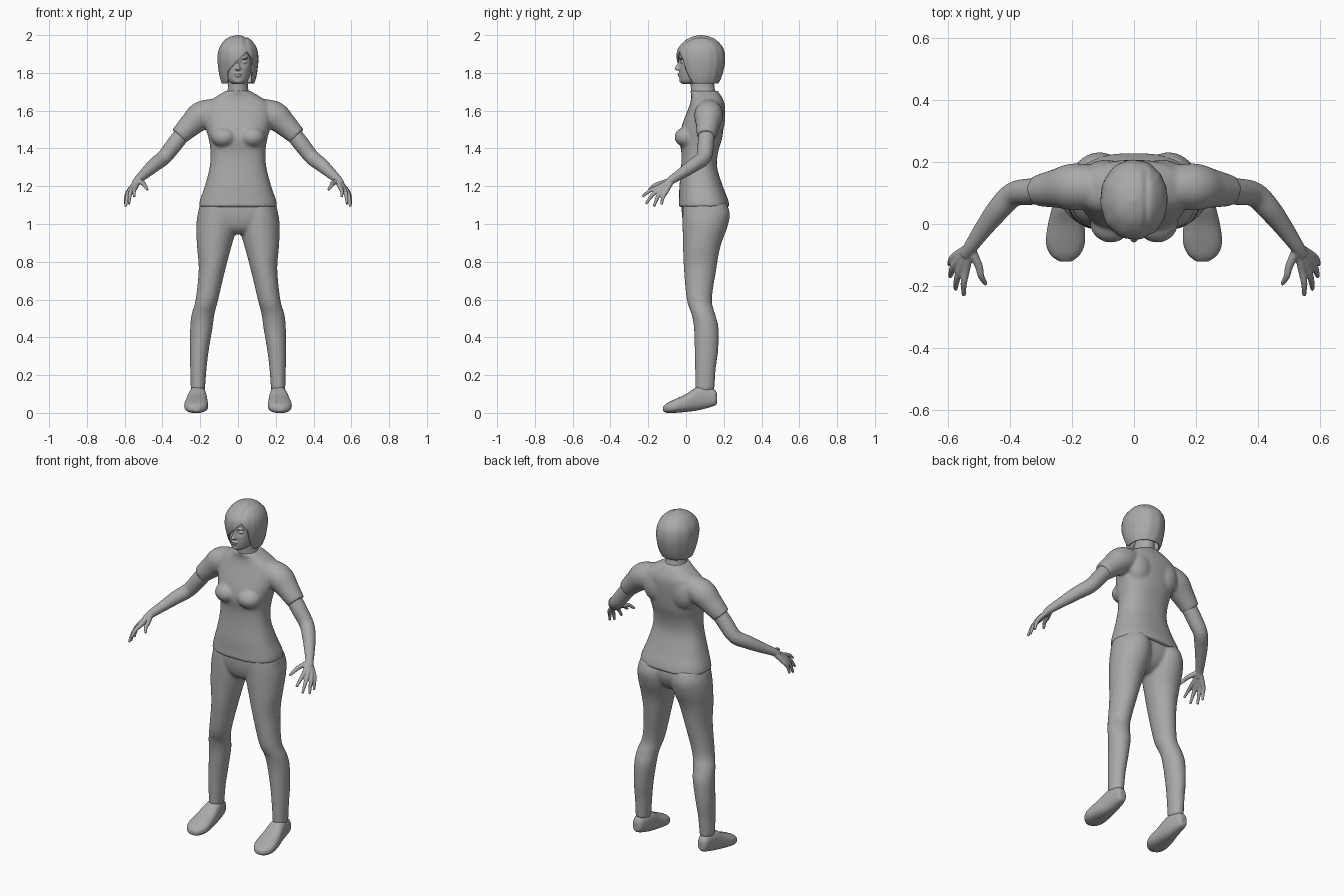
import bpy, bmesh, math
from mathutils import Vector

if "Cube" in bpy.data.objects:
    bpy.data.objects.remove(bpy.data.objects["Cube"])

grey = bpy.data.materials.new("plain grey")
grey.use_nodes = True
grey.diffuse_color = (0.4, 0.4, 0.4, 1)
grey.node_tree.nodes["Principled BSDF"].inputs["Base Color"].default_value = (0.4, 0.4, 0.4, 1)


def smooth_rows(rows, steps=5):
    """Catmull-Rom interpolation of rows of numbers."""
    out = []
    for i in range(len(rows) - 1):
        a, b, c, d = rows[max(i - 1, 0)], rows[i], rows[i + 1], rows[min(i + 2, len(rows) - 1)]
        for k in range(steps):
            t = k / steps
            out.append([q + 0.5 * t * (r - p + t * (2 * p - 5 * q + 4 * r - s + t * (3 * (q - r) + s - p)))
                        for p, q, r, s in zip(a, b, c, d)])
    return out + [list(rows[-1])]


def skin(bm, rings):
    """Bridge closed rings of points and cap both ends."""
    loops = [[bm.verts.new(p) for p in ring] for ring in rings]
    n = len(loops[0])
    for a, b in zip(loops, loops[1:]):
        for i in range(n):
            j = (i + 1) % n
            bm.faces.new((a[i], a[j], b[j], b[i]))
    bm.faces.new(loops[0][::-1])
    bm.faces.new(loops[-1])


def slab(bm, rows, power=2.0, n=40, along_y=False):
    """Rounded sections: level, x range, then y range (or z range along y)."""
    rings = []
    for level, x0, x1, d0, d1 in smooth_rows(rows):
        ring = []
        for i in range(n):
            a = 2 * math.pi * i / n
            c, s = math.cos(a), math.sin(a)
            x = (x0 + x1) / 2 + (x1 - x0) / 2 * math.copysign(abs(c) ** (2 / power), c)
            d = (d0 + d1) / 2 + (d1 - d0) / 2 * math.copysign(abs(s) ** (2 / power), s)
            ring.append((x, level, d) if along_y else (x, d, level))
        rings.append(ring)
    skin(bm, rings)


def tube(bm, rows, n=20):
    """Round tube through x, y, z, radius."""
    pts = smooth_rows(rows)
    rings = []
    for i, p in enumerate(pts):
        t = Vector(pts[min(i + 1, len(pts) - 1)][:3]) - Vector(pts[max(i - 1, 0)][:3])
        u = t.cross((0, 0, 1)).normalized()
        v = t.cross(u).normalized()
        rings.append([Vector(p[:3]) + p[3] * (u * math.cos(2 * math.pi * k / n) + v * math.sin(2 * math.pi * k / n))
                      for k in range(n)])
    skin(bm, rings)


def ball(bm, centre, radii):
    for v in bmesh.ops.create_uvsphere(bm, u_segments=20, v_segments=12, radius=1)["verts"]:
        v.co = Vector(c + r * q for c, r, q in zip(centre, radii, v.co))


def mirror_copy(bm):
    copy = bmesh.ops.duplicate(bm, geom=bm.verts[:] + bm.edges[:] + bm.faces[:])["geom"]
    for v in copy:
        if isinstance(v, bmesh.types.BMVert):
            v.co.x *= -1


def finish(name, bm, voxel=0, relax=0, mirror=False):
    bmesh.ops.recalc_face_normals(bm, faces=bm.faces[:])
    mesh = bpy.data.meshes.new(name)
    bm.to_mesh(mesh)
    bm.free()
    mesh.materials.append(grey)
    ob = bpy.data.objects.new(name, mesh)
    bpy.context.scene.collection.objects.link(ob)
    mesh.shade_smooth()
    if voxel:
        m = ob.modifiers.new("Blend", "REMESH")
        m.mode, m.voxel_size, m.use_smooth_shade = "VOXEL", voxel, True
    if relax:
        m = ob.modifiers.new("Relax", "SMOOTH")
        m.factor, m.iterations = 0.5, relax
    if mirror:
        ob.modifiers.new("Mirror", "MIRROR")
    return ob


# Shirt: sleeves and bust mirrored, then the trunk
bm = bmesh.new()
tube(bm, [(.10, .12, 1.60, .065), (.19, .12, 1.575, .076), (.25, .115, 1.525, .063), (.312, .107, 1.465, .05)], 32)
ball(bm, (.075, .005, 1.46), (.068, .066, .055))
ball(bm, (.09, .15, 1.56), (.08, .058, .10))
mirror_copy(bm)
slab(bm, [(1.09, -.208, .208, -.04, .232), (1.13, -.2, .2, -.037, .222), (1.2, -.176, .176, -.035, .195),
          (1.3, -.15, .15, -.026, .165), (1.38, -.145, .145, -.025, .17), (1.45, -.155, .155, -.035, .19),
          (1.52, -.172, .172, -.022, .2), (1.6, -.18, .18, .008, .207), (1.64, -.165, .165, .022, .203),
          (1.675, -.115, .115, .028, .188), (1.705, -.064, .064, .022, .168)], 2.4, 48)
finish("shirt", bm, .008, 5)

# Trousers: two legs blended into the hips
bm = bmesh.new()
slab(bm, [(.12, .175, .25, .05, .15), (.23, .167, .253, .048, .157), (.33, .155, .255, .046, .17),
          (.45, .135, .253, .042, .172), (.52, .125, .246, .03, .155), (.6, .105, .224, .004, .137),
          (.76, .067, .208, -.011, .16), (.88, .035, .217, -.016, .182), (.98, .008, .221, -.018, .218),
          (1.05, .008, .214, -.018, .232), (1.11, .02, .196, -.015, .215)])
mirror_copy(bm)
slab(bm, [(.945, -.05, .05, .03, .13), (.98, -.13, .13, -.005, .18), (1.05, -.208, .208, -.022, .21),
          (1.14, -.188, .188, -.022, .2)], 2.3)
finish("trousers", bm, .008, 5)

# Bare arms with hands
bm = bmesh.new()
tube(bm, [(.26, .112, 1.52, .043), (.33, .105, 1.43, .043), (.39, .095, 1.355, .04), (.44, .045, 1.315, .037),
          (.49, -.02, 1.27, .029), (.525, -.07, 1.238, .023), (.545, -.1, 1.213, .02)], 28)
wrist = (.53, -.075, 1.232, .016)
fingers = [((.542, -.145, 1.195), (.55, -.23, 1.145)), ((.56, -.14, 1.185), (.577, -.212, 1.106)),
           ((.575, -.125, 1.176), (.594, -.17, 1.092)), ((.58, -.105, 1.172), (.597, -.13, 1.102)),
           ((.502, -.135, 1.215), (.478, -.195, 1.18))]
for knuckle, tip in fingers:
    middle = (Vector(knuckle) + Vector(tip)) / 2 + Vector((.004, -.004, .006))
    tube(bm, [wrist, (*knuckle, .013), (*middle, .0105), (*tip, .007)], 12)
finish("arms", bm, .004, 3, mirror=True)

# Shoes
bm = bmesh.new()
slab(bm, [(.165, .2, .235, .05, .10), (.15, .185, .247, .037, .125), (.1, .172, .256, .022, .142),
          (.055, .165, .265, .012, .135), (0, .16, .278, .005, .10), (-.06, .158, .285, 0, .072),
          (-.1, .175, .27, 0, .052), (-.122, .203, .24, .008, .034)], 2.5, 32, along_y=True)
tube(bm, [(.212, .1, .09, .05), (.212, .1, .115, .051), (.212, .1, .142, .046)], 32)
finish("shoes", bm, .005, 4, mirror=True)

# Neck
bm = bmesh.new()
slab(bm, [(1.62, -.07, .07, .03, .18), (1.69, -.06, .06, .027, .16), (1.73, -.052, .052, .025, .15),
          (1.8, -.052, .052, .025, .15)], n=32)
finish("neck", bm)

# Head: skull with eye sockets, nose, lips and chin
bm = bmesh.new()
slab(bm, [(1.74, -.025, .025, -.018, .05), (1.755, -.047, .047, -.031, .09), (1.78, -.062, .062, -.035, .13),
          (1.82, -.074, .074, -.036, .16), (1.87, -.08, .08, -.038, .18), (1.92, -.078, .078, -.033, .17),
          (1.96, -.05, .05, .01, .14)], 2.1, 64)
for v in bm.verts:
    for x in (-.033, .033):
        if v.co.y < .03:
            d2 = (v.co.x - x) ** 2 + (v.co.z - 1.857) ** 2
            v.co.y += .013 * math.exp(-d2 / .0003)
slab(bm, [(1.812, -.01, .01, -.046, -.01), (1.82, -.016, .016, -.06, -.01), (1.832, -.011, .011, -.056, -.01),
          (1.85, -.007, .007, -.045, -.01), (1.87, -.006, .006, -.039, -.01)], n=16)
ball(bm, (0, -.033, 1.794), (.022, .013, .006))
ball(bm, (0, -.031, 1.784), (.019, .013, .006))
ball(bm, (0, -.022, 1.757), (.02, .013, .012))
for x in (-.033, .033):
    ball(bm, (x, -.018, 1.856), (.015, .012, .008))
    ball(bm, (x, -.028, 1.877), (.023, .01, .005))
finish("head", bm, .0035, 2)

# Bob hair: shell with a slanted face opening cut out
bm = bmesh.new()
slab(bm, [(1.745, -.086, .086, -.005, .172), (1.78, -.097, .097, -.022, .188), (1.83, -.105, .105, -.04, .202),
          (1.88, -.108, .108, -.05, .207), (1.93, -.1, .1, -.042, .197), (1.97, -.074, .074, -.006, .165),
          (1.99, -.045, .045, .03, .13), (2.0, -.006, .006, .07, .085)], 2.1, 64)
bmesh.ops.delete(bm, geom=[f for f in bm.faces if len(f.verts) > 4 and f.calc_center_median().z < 1.8],
                 context="FACES")
right, left, fringe = -.055, .076, Vector((-.72, 0, .7))
peak = Vector((.048, 0, 1.913))
brow = Vector((.8, 0, .6))
for co, no in ((Vector((right, 0, 0)), Vector((1, 0, 0))), (Vector((left, 0, 0)), Vector((1, 0, 0))),
               (peak, fringe), (peak, brow)):
    bmesh.ops.bisect_plane(bm, geom=bm.verts[:] + bm.edges[:] + bm.faces[:], plane_co=co, plane_no=no)


def in_opening(f):
    c = f.calc_center_median()
    return (c.y < .05 and right < c.x < left and (c - peak).dot(fringe) < 0 and (c - peak).dot(brow) < 0)


bmesh.ops.delete(bm, geom=[f for f in bm.faces if in_opening(f)], context="FACES")
# Parting groove and soft locks
for v in bm.verts:
    a = math.atan2(v.co.y - .08, v.co.x - .035)
    lift = 1 + .008 * math.sin(14 * a) * min(1, (2 - v.co.z) / .05)
    v.co.x *= lift
    v.co.y = .08 + (v.co.y - .08) * lift
    if v.co.z > 1.94:
        v.co.z -= .006 * math.exp(-((v.co.x - .04) / .008) ** 2)
hair = finish("hair", bm)
shell = hair.modifiers.new("Thickness", "SOLIDIFY")
shell.thickness, shell.offset = .01, -1
